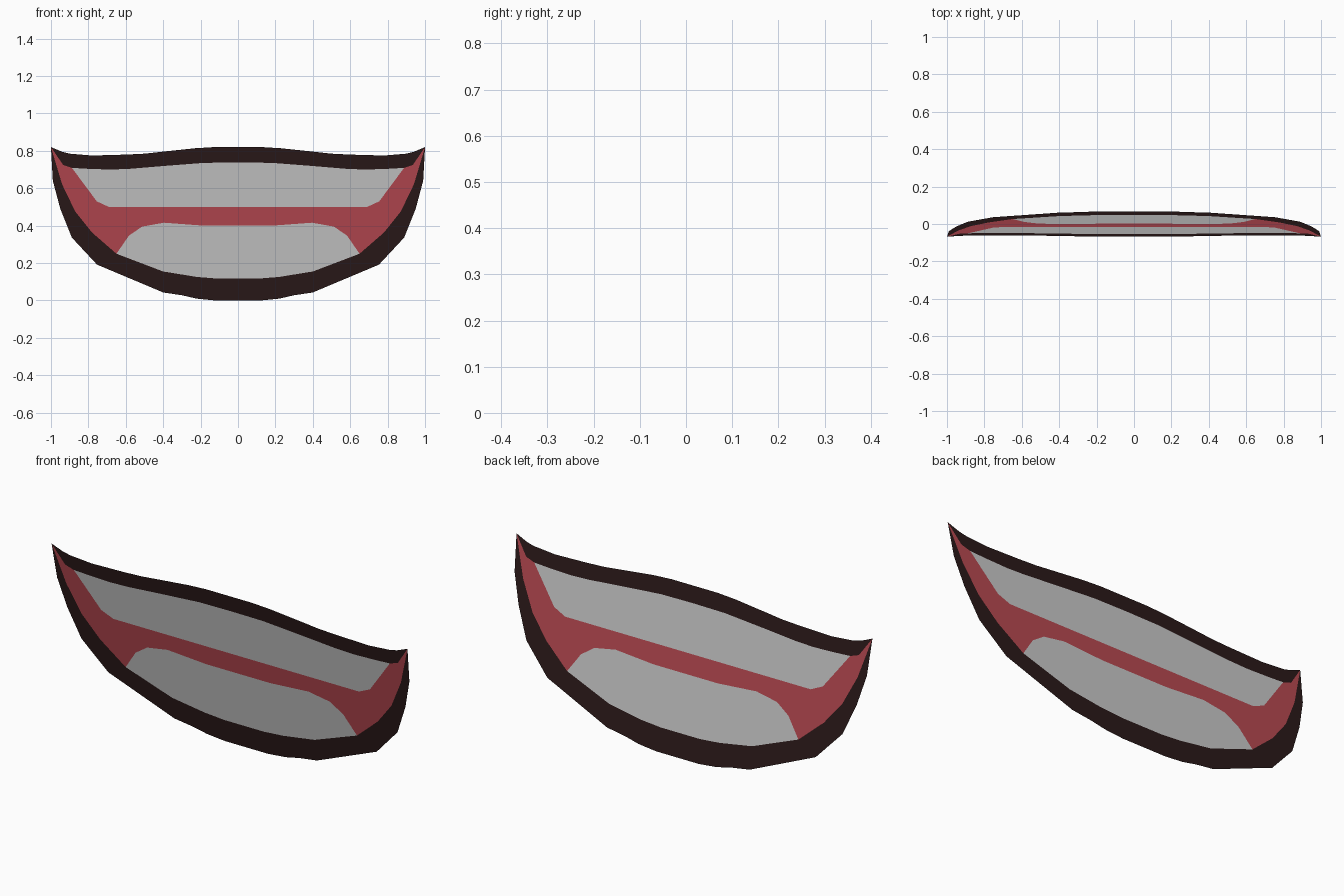
import bpy
import bmesh

if "Cube" in bpy.data.objects:
    bpy.data.objects.remove(bpy.data.objects["Cube"])

LEAN = 0.166   # the flat mouth leans forward as it rises
MID_Z = 0.41

# Right-hand boundary curves as (x, z), shared by neighbouring parts
lip_top = [(0, .82), (.13, .82), (.23, .814), (.40, .796), (.50, .785), (.60, .78),
           (.78, .775), (.90, .785), (.94, .795)]
gum_top = [(0, .738), (.18, .736), (.40, .719), (.58, .704), (.68, .70), (.80, .704), (.888, .709)]
gum_corner = [(.935, .725)]
corner = [(1, .82)]
lip_inner = [(.94, .62), (.87, .475), (.78, .363), (.65, .25)]
lower_gum = [(.65, .25), (.40, .155), (.22, .126), (.11, .117), (0, .117)]
lip_bottom = [(0, 0), (.12, 0), (.22, .01), (.30, .028), (.40, .043), (.754, .192),
              (.888, .336), (.95, .49), (.99, .64)]
upper_bite = [(.888, .709), (.755, .53), (.69, .50), (0, .50)]
lower_bite = [(0, .40), (.18, .40), (.396, .416), (.513, .395), (.583, .347), (.65, .25)]


def material(name, rgb):
    mat = bpy.data.materials.new(name)
    mat.diffuse_color = (*rgb, 1)
    mat.use_nodes = True
    mat.node_tree.nodes["Principled BSDF"].inputs["Base Color"].default_value = mat.diffuse_color
    return mat


def flat_part(name, outline, mat=None):
    """Fill a half outline on the leaning plane and mirror it across x = 0."""
    bm = bmesh.new()
    verts = [bm.verts.new((x, -LEAN * (z - MID_Z), z)) for x, z in outline]
    face = bm.faces.new(verts)
    face.normal_update()
    if face.normal.y > 0:
        face.normal_flip()
    bmesh.ops.triangulate(bm, faces=[face])
    mesh = bpy.data.meshes.new(name)
    bm.to_mesh(mesh)
    bm.free()
    obj = bpy.data.objects.new(name, mesh)
    bpy.context.collection.objects.link(obj)
    if mat:
        mesh.materials.append(mat)
    mirror = obj.modifiers.new("Mirror", 'MIRROR')
    mirror.use_axis[0] = True
    return obj


lip_mat = material("lip_dark", (.025, .01, .01))
mouth_mat = material("mouth_red", (.49, .068, .085))

# Dark lips
flat_part("upper_lip", lip_top + corner + gum_corner + gum_top[::-1], lip_mat)
flat_part("lower_lip", lip_bottom + corner + lip_inner + lower_gum[1:], lip_mat)

# Red inside of the mouth between the teeth
flat_part("mouth_inside", lower_bite + lip_inner[-2::-1] + corner + gum_corner + upper_bite, mouth_mat)

# Teeth
flat_part("upper_teeth", gum_top + upper_bite[1:])
flat_part("lower_teeth", lower_bite + lower_gum[1:])
